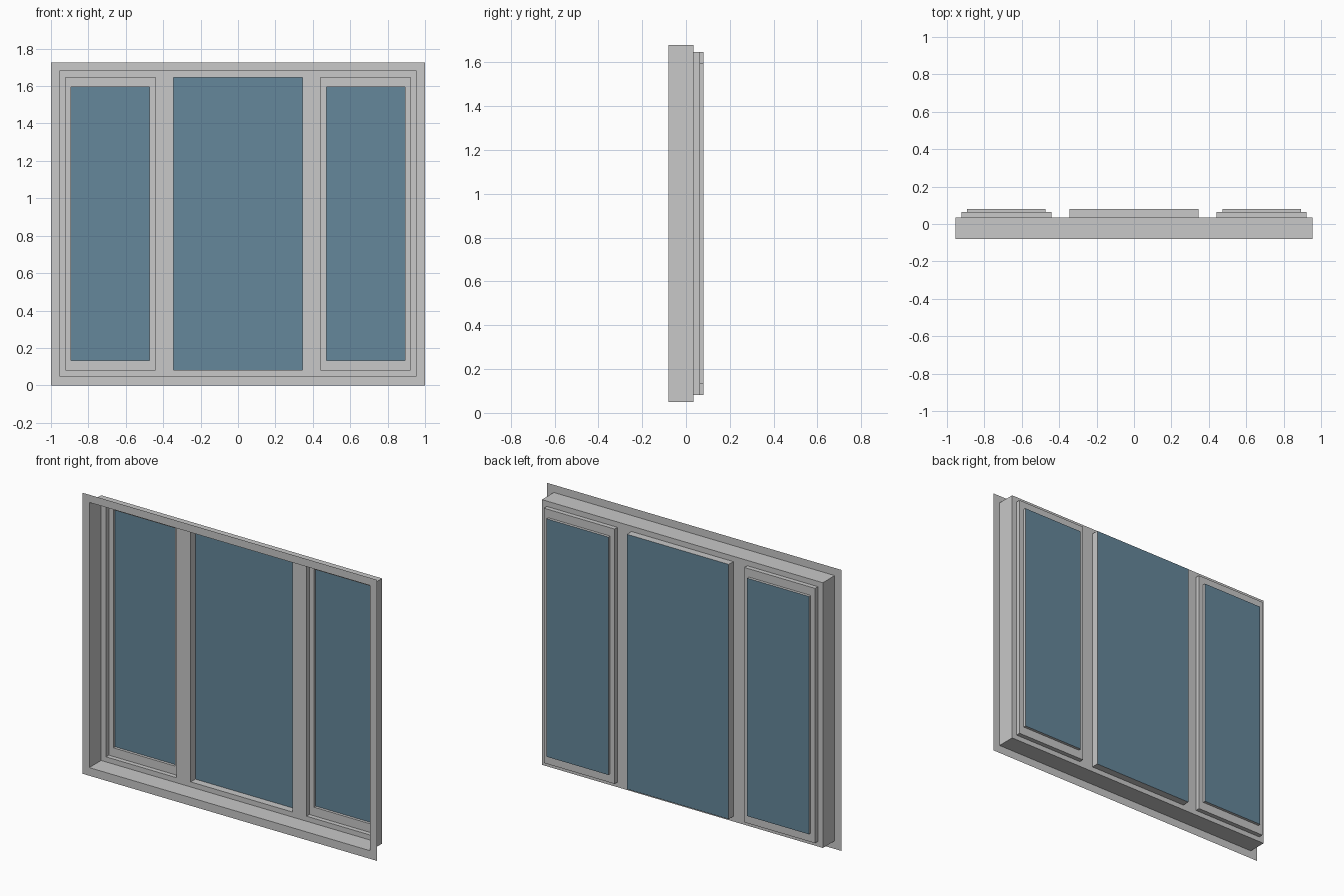
import bpy

if "Cube" in bpy.data.objects:
    bpy.data.objects.remove(bpy.data.objects["Cube"])

# Depth levels, front to back
FRONT, PANEL, SASH, GLASS = -0.08, 0.035, 0.063, 0.08


def material(name, rgb):
    m = bpy.data.materials.new(name)
    m.diffuse_color = (*rgb, 1.0)
    m.use_nodes = True
    m.node_tree.nodes["Principled BSDF"].inputs["Base Color"].default_value = m.diffuse_color
    return m


FRAME_GREY = material("frame_grey", (0.578, 0.578, 0.578))
GLASS_BLUE = material("glass_blue", (0.130, 0.242, 0.328))


def make_object(name, verts, faces, mat):
    mesh = bpy.data.meshes.new(name)
    mesh.from_pydata(verts, [], faces)
    mesh.materials.append(mat)
    mesh.update()
    obj = bpy.data.objects.new(name, mesh)
    bpy.context.collection.objects.link(obj)
    return obj


def loop(rect, y):
    x0, x1, z0, z1 = rect
    return [(x0, y, z0), (x1, y, z0), (x1, y, z1), (x0, y, z1)]


def stepped_shell(name, steps):
    """Loft rectangular loops, each given as (rect, depth), into an open shell."""
    verts = [v for rect, y in steps for v in loop(rect, y)]
    faces = []
    for s in range(len(steps) - 1):
        a, b = 4 * s, 4 * s + 4
        for i in range(4):
            j = (i + 1) % 4
            faces.append((a + i, a + j, b + j, b + i))
    return make_object(name, verts, faces, FRAME_GREY)


def glass_pane(name, rect):
    return make_object(name, loop(rect, GLASS), [(0, 1, 2, 3)], GLASS_BLUE)


# Outer flange and deep casing
outer = (-1.0, 1.0, 0.0, 1.727)
casing = (-0.955, 0.955, 0.05, 1.68)
stepped_shell("flange_and_casing", [(outer, FRONT), (casing, FRONT), (casing, PANEL)])

# Mullion panel with three openings
Z0, Z1 = 0.081, 1.647
xs = [-0.955, -0.922, -0.441, -0.346, 0.346, 0.441, 0.922, 0.955]
zs = [0.05, Z0, Z1, 1.68]
n = len(xs)
verts = [(x, PANEL, z) for z in zs for x in xs]
faces = []
for r in range(3):
    for c in range(n - 1):
        if r == 1 and c in (1, 3, 5):
            continue
        k = r * n + c
        faces.append((k, k + 1, k + 1 + n, k + n))
make_object("mullion_panel", verts, faces, FRAME_GREY)

# Fixed centre light
centre = (-0.346, 0.346, Z0, Z1)
stepped_shell("centre_reveal", [(centre, PANEL), (centre, GLASS)])
glass_pane("centre_glass", centre)

# Side sashes with stepped frames
for side, sign in (("left", -1), ("right", 1)):
    opening = (*sorted((sign * 0.441, sign * 0.922)), Z0, Z1)
    pane = (*sorted((sign * 0.472, sign * 0.892)), 0.134, 1.596)
    stepped_shell(side + "_sash", [(opening, PANEL), (opening, SASH),
                                   (pane, SASH), (pane, GLASS)])
    glass_pane(side + "_glass", pane)
